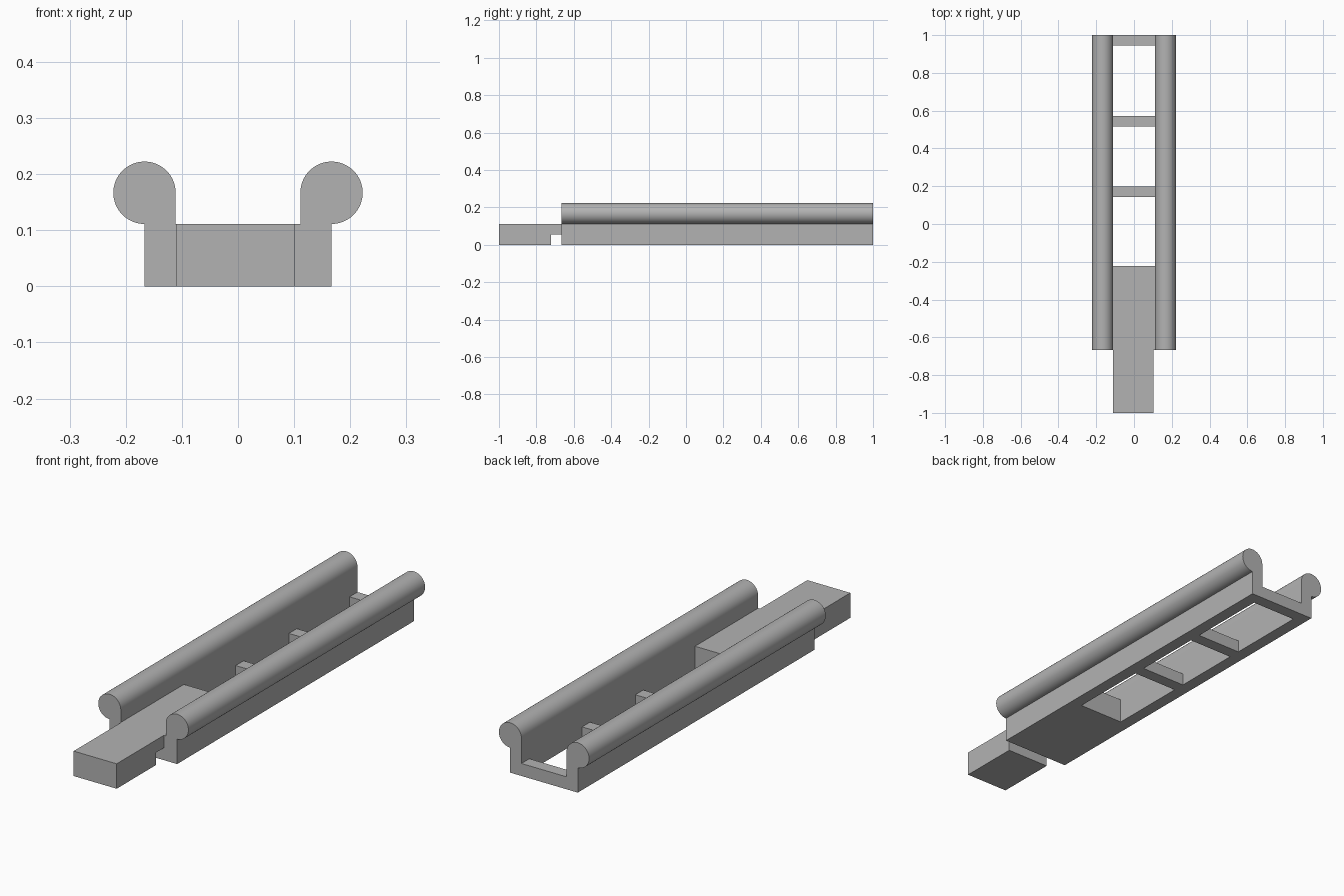
import bpy
import bmesh
from math import sin, cos, pi
from mathutils import Vector

U = 1 / 18            # module: wall thickness, bar size, bead radius
RAIL_FRONT = -2 / 3   # where the rails begin

cube = bpy.data.objects.get("Cube")
if cube:
    bpy.data.objects.remove(cube)

grey = bpy.data.materials.new("grey")
grey.use_nodes = True
colour = (0.45, 0.45, 0.45, 1)
grey.diffuse_color = colour
grey.node_tree.nodes["Principled BSDF"].inputs["Base Color"].default_value = colour


def extrude(name, points, offset):
    """Extrude a closed outline of 3D points along the offset."""
    bm = bmesh.new()
    face = bm.faces.new([bm.verts.new(p) for p in points])
    result = bmesh.ops.extrude_face_region(bm, geom=[face], use_keep_orig=True)
    moved = [g for g in result["geom"] if isinstance(g, bmesh.types.BMVert)]
    bmesh.ops.translate(bm, verts=moved, vec=Vector(offset))
    bmesh.ops.recalc_face_normals(bm, faces=bm.faces)
    mesh = bpy.data.meshes.new(name)
    bm.to_mesh(mesh)
    bm.free()
    mesh.materials.append(grey)
    obj = bpy.data.objects.new(name, mesh)
    bpy.context.collection.objects.link(obj)
    return obj


def box(name, x, y, z):
    outline = [(x[0], y[0], z[0]), (x[1], y[0], z[0]),
               (x[1], y[0], z[1]), (x[0], y[0], z[1])]
    return extrude(name, outline, (0, y[1] - y[0], 0))


# Side rails: a wall that flows into a round bead overhanging outwards
STEPS = 48
profile = [(2 * U, 0), (3 * U, 0)]
for i in range(STEPS + 1):
    a = -pi / 2 + 1.5 * pi * i / STEPS
    profile.append((3 * U + U * cos(a), 3 * U + U * sin(a)))
for name, side in (("left_rail", 1), ("right_rail", -1)):
    rail = extrude(name, [(side * x, RAIL_FRONT, z) for x, z in profile],
                   (0, 1 - RAIL_FRONT, 0))
    bpy.ops.object.select_all(action="DESELECT")
    rail.select_set(True)
    bpy.context.view_layer.objects.active = rail
    bpy.ops.object.shade_smooth_by_angle(angle=pi / 6)

# Solid block between the rails
box("front_block", (-2 * U, 2 * U), (RAIL_FRONT, -4 * U), (0, 2 * U))

# Projecting tongue with a notch underneath, slightly narrower on one side
notch = RAIL_FRONT - U
side_view = [(-1, 0), (notch, 0), (notch, U), (RAIL_FRONT, U),
             (RAIL_FRONT, 2 * U), (-1, 2 * U)]
extrude("tongue", [(-0.11, y, z) for y, z in side_view], (0.212, 0, 0))

# Low crossbars joining the rails
for name, back in (("rear", 1), ("middle", 0.573), ("front", 0.198)):
    box(name + "_crossbar", (-2 * U, 2 * U), (back - U, back), (0, U))
